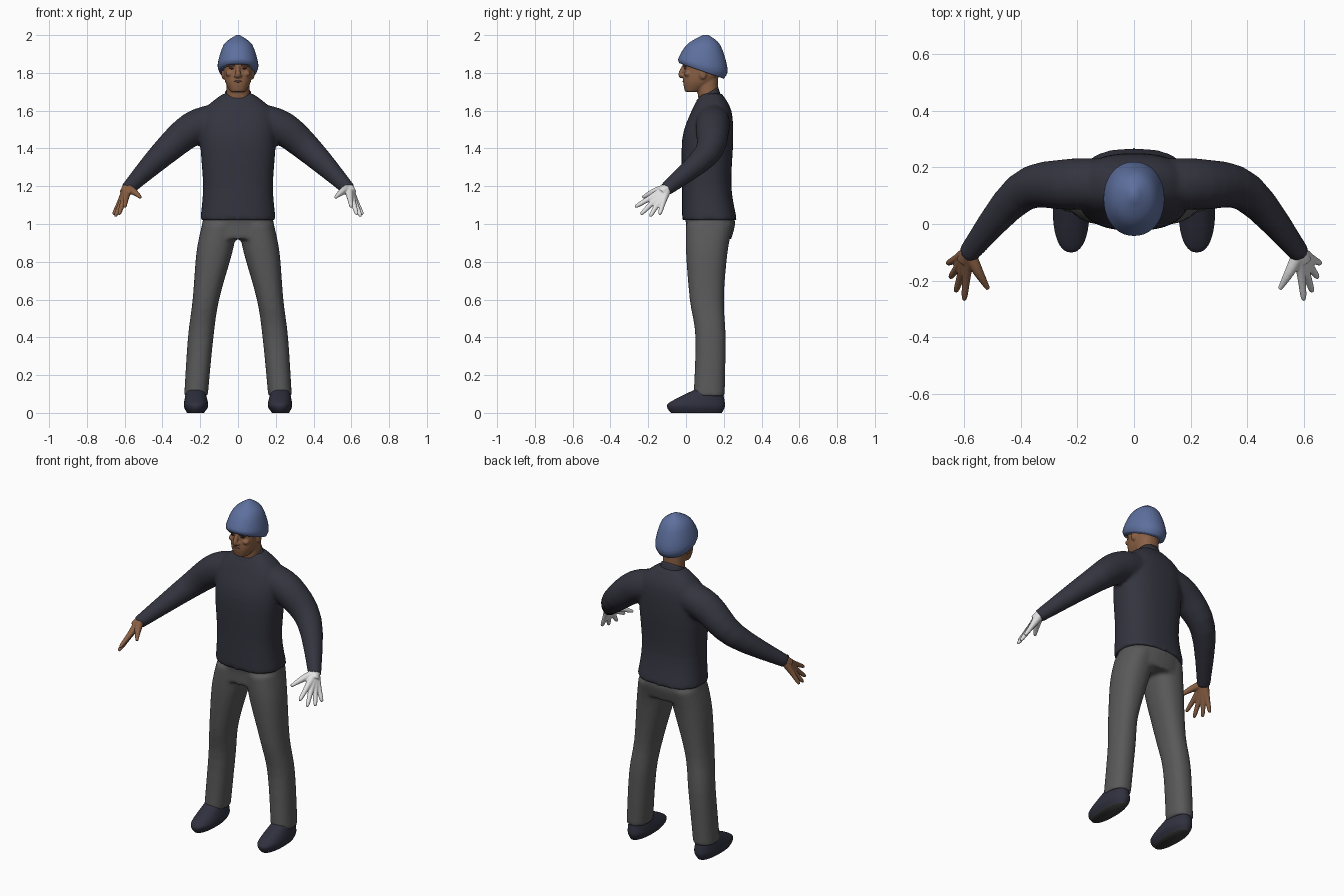
import bpy, bmesh, math
from mathutils import Vector, Matrix

if "Cube" in bpy.data.objects:
    bpy.data.objects.remove(bpy.data.objects["Cube"])

BOTH_SIDES = (("left", 1), ("right", -1))


def material(name, red, green, blue):
    mat = bpy.data.materials.new(name)
    mat.use_nodes = True
    mat.diffuse_color = (red, green, blue, 1)
    bsdf = mat.node_tree.nodes["Principled BSDF"]
    bsdf.inputs["Base Color"].default_value = mat.diffuse_color
    bsdf.inputs["Roughness"].default_value = 0.8
    return mat


knit = material("dark navy knit", .034, .034, .05)
cloth = material("grey cloth", .1, .1, .1)
wool = material("blue wool", .11, .16, .34)
skin = material("brown skin", .26, .12, .06)
glove = material("white glove", .75, .75, .75)
leather = material("navy leather", .03, .03, .05)
rubber = material("dark rubber", .04, .04, .04)
hair = material("dark brown hair", .05, .02, .02)
lip = material("lip", .17, .07, .05)


def spline(keys, steps=4):
    """Smooth curve through a few key rows of numbers."""
    keys = [Vector(key) for key in keys]
    padded = [keys[0], *keys, keys[-1]]
    rows = []
    for before, start, end, after in zip(padded, padded[1:], padded[2:], padded[3:]):
        leave, arrive = (end - before) / 2, (after - start) / 2
        for step in range(steps):
            t = step / steps
            rows.append(start + leave * t + (3 * (end - start) - 2 * leave - arrive) * t ** 2
                        + (2 * (start - end) + leave + arrive) * t ** 3)
    return rows + [keys[-1]]


def bridge(bm, rings):
    """Skin a stack of rings and close both ends."""
    for lower, upper in zip(rings, rings[1:]):
        for i in range(len(lower)):
            bm.faces.new((lower[i - 1], lower[i], upper[i], upper[i - 1]))
    bm.faces.new(rings[0])
    bm.faces.new(rings[-1])


def turns(count):
    return [(math.cos(math.tau * k / count), math.sin(math.tau * k / count))
            for k in range(count)]


def loft(bm, keys, side=1, power=2.3, count=40):
    """Rounded level rings from rows of height, x range, y range, tilt."""
    rings = []
    for z, left, right, front, back, tilt in spline(keys):
        ring = []
        for c, s in turns(count):
            dx = (right - left) / 2 * math.copysign(abs(c) ** (2 / power), c)
            dy = (back - front) / 2 * math.copysign(abs(s) ** (2 / power), s)
            ring.append(bm.verts.new((side * ((left + right) / 2 + dx),
                                      (front + back) / 2 + dy, z - tilt * dy)))
        rings.append(ring)
    bridge(bm, rings)


def centred(keys):
    """Rows of height, half width, front, back, tilt, made symmetric."""
    return [(z, -half, half, front, back, tilt) for z, half, front, back, tilt in keys]


def limb(bm, keys, side=1, count=20):
    """Round tube along points of x, y, z, radius."""
    rows = spline(keys)
    points = [Vector((side * row[0], row[1], row[2])) for row in rows]
    rings = []
    for i, (point, row) in enumerate(zip(points, rows)):
        along = points[min(i + 1, len(points) - 1)] - points[max(i - 1, 0)]
        across = along.cross(Vector((.1, .9, .3))).normalized()
        over = along.cross(across).normalized()
        rings.append([bm.verts.new(point + row[3] * (across * c + over * s))
                      for c, s in turns(count)])
    bridge(bm, rings)


def blob(bm, centre, radii):
    matrix = Matrix.Translation(centre) @ Matrix.Diagonal((*radii, 1))
    bmesh.ops.create_uvsphere(bm, u_segments=16, v_segments=10, radius=1, matrix=matrix)


def finish(name, bm, *materials, voxel=0, relax=0):
    """Make the object; a voxel size fuses its overlapping pieces."""
    bmesh.ops.recalc_face_normals(bm, faces=bm.faces)
    for face in bm.faces:
        face.smooth = True
    mesh = bpy.data.meshes.new(name)
    bm.to_mesh(mesh)
    bm.free()
    obj = bpy.data.objects.new(name, mesh)
    bpy.context.collection.objects.link(obj)
    for mat in materials:
        mesh.materials.append(mat)
    if voxel:
        fuse = obj.modifiers.new("fuse", 'REMESH')
        fuse.mode, fuse.voxel_size, fuse.use_smooth_shade = 'VOXEL', voxel, True
        obj.modifiers.new("relax", 'SMOOTH').iterations = relax


# Sweater: body and both sleeves
bm = bmesh.new()
loft(bm, centred([(1.02, .2, -.02, .27, 0), (1.2, .185, -.02, .24, 0), (1.45, .2, -.02, .25, 0),
                  (1.6, .18, .03, .24, 0), (1.69, .08, .08, .19, 0)]), power=2.5)
for label, side in BOTH_SIDES:
    limb(bm, [(.1, .14, 1.55, .09), (.24, .14, 1.505, .09), (.4, .11, 1.37, .07),
              (.59, -.11, 1.18, .036)], side)
finish("sweater", bm, knit, voxel=.01, relax=8)

# Collar, higher at the nape
bm = bmesh.new()
loft(bm, centred([(1.63, .08, .05, .19, -.5), (1.69, .07, .055, .17, -.6)]))
finish("collar", bm, knit)

# Trousers: hips and both legs
bm = bmesh.new()
loft(bm, centred([(.92, .2, .0, .24, 0), (1, .19, .0, .26, 0), (1.05, .18, -.01, .25, 0)]))
for label, side in BOTH_SIDES:
    loft(bm, [(1, .0, .19, .0, .25, 0), (.85, .03, .22, .0, .22, 0), (.6, .1, .24, .02, .2, 0),
              (.4, .13, .265, .05, .21, 0), (.09, .16, .285, .04, .205, 0)], side)
finish("trousers", bm, cloth, voxel=.01, relax=6)

# Shoes with dark soles
for label, side in BOTH_SIDES:
    bm = bmesh.new()
    loft(bm, [(0, .18, .27, -.08, .19, 0), (.03, .16, .285, -.1, .205, 0),
              (.06, .16, .285, -.08, .205, 0), (.13, .18, .27, .06, .19, 0)], side)
    for face in bm.faces:
        face.material_index = int(face.calc_center_median().z < .005)
    finish(label + "_shoe", bm, leather, rubber)

# Hands: fingers fan out from the wrist and fuse into a palm
wrist = Vector((.585, -.1, 1.19))
fingertips = [(.6, -.27, 1.09), (.63, -.24, 1.05), (.65, -.19, 1.04), (.66, -.14, 1.05)]
for (label, side), mat in zip(BOTH_SIDES, (glove, skin)):
    bm = bmesh.new()
    for tip in map(Vector, fingertips):
        limb(bm, [(*wrist, .027), (*wrist.lerp(tip, .5), .016),
                  (*wrist.lerp(tip, .9), .011), (*tip, .006)], side)
    limb(bm, [(*wrist, .025), (.55, -.17, 1.17, .018), (.515, -.23, 1.14, .008)], side)
    limb(bm, [(.56, -.07, 1.21, .026), (*wrist, .028), (.6, -.13, 1.165, .027)], side)
    finish(label + "_hand", bm, mat, voxel=.004, relax=4)

# Head: skull, neck, nose, brow ridge, cheeks and ears
bm = bmesh.new()
loft(bm, centred([(1.7, .04, -.005, .07, 0), (1.75, .067, -.015, .15, 0),
                  (1.82, .078, -.01, .19, 0), (1.92, .08, -.01, .19, 0), (1.95, .05, .04, .15, 0)]))
loft(bm, centred([(1.63, .06, .07, .17, 0), (1.78, .06, .05, .17, 0)]))
limb(bm, [(0, -.01, 1.84, .008), (0, -.027, 1.795, .014), (0, -.02, 1.775, .01)])
for label, side in BOTH_SIDES:
    blob(bm, (side * .013, -.02, 1.785), (.01, .01, .008))
    blob(bm, (side * .035, -.003, 1.84), (.03, .015, .008))
    blob(bm, (side * .046, .01, 1.795), (.02, .02, .015))
    blob(bm, (side * .078, .09, 1.795), (.01, .02, .03))
finish("head", bm, skin, voxel=.005, relax=3)

# Eyebrows, eyes and lips as thin plates
bm = bmesh.new()
for label, side in BOTH_SIDES:
    blob(bm, (side * .035, -.015, 1.842), (.02, .004, .004))
    blob(bm, (side * .033, -.005, 1.823), (.013, .004, .004))
finish("brows_and_eyes", bm, hair)
bm = bmesh.new()
blob(bm, (0, -.014, 1.755), (.023, .004, .005))
finish("lips", bm, lip)

# Knitted cap, lower at the back
bm = bmesh.new()
loft(bm, centred([(1.81, .1, -.035, .2, .35), (1.85, .107, -.04, .22, .22),
                  (1.95, .075, .005, .18, 0), (2, .01, .09, .12, 0)]), power=2.1)
finish("knitted_cap", bm, wool)
